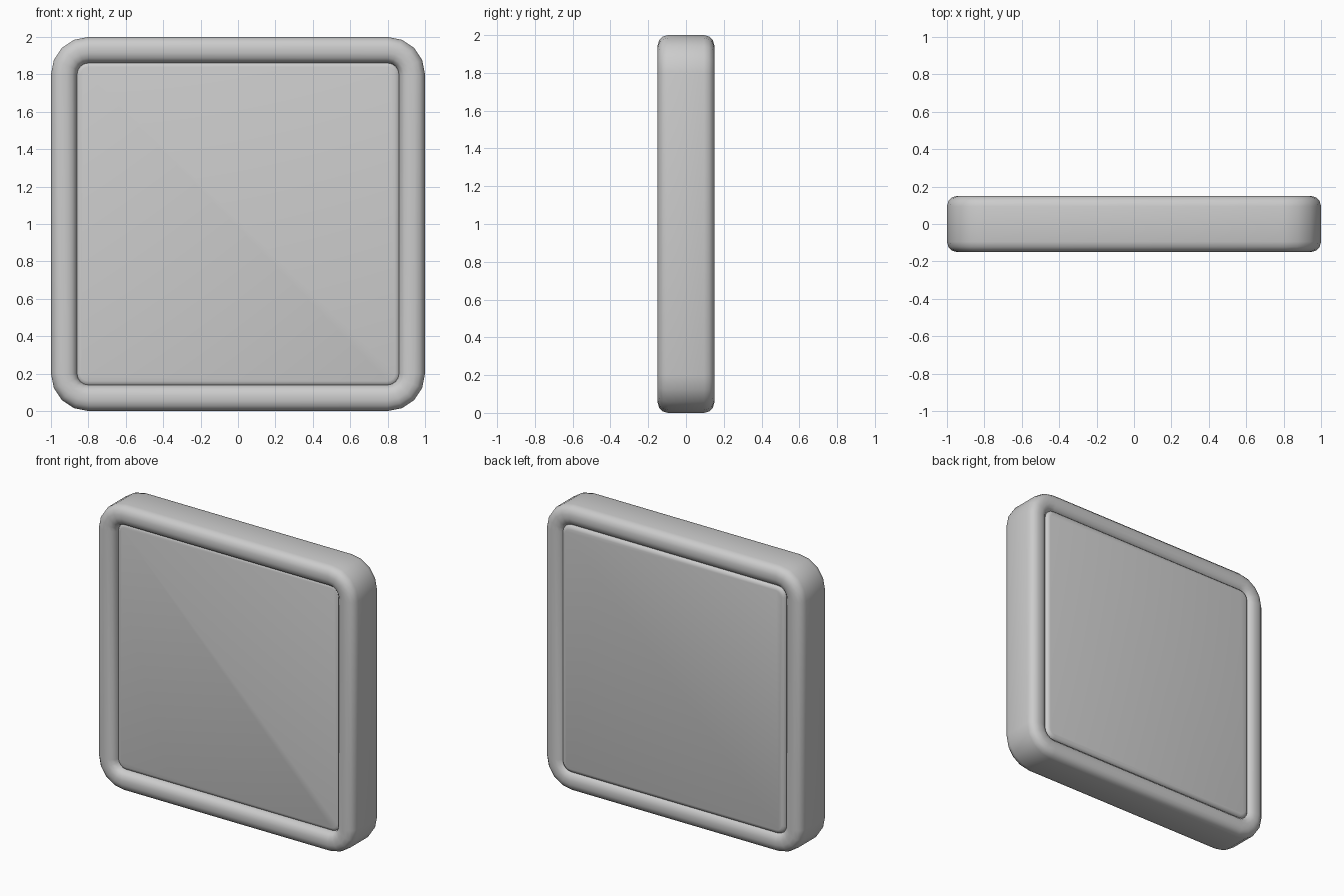
import bpy, bmesh
from math import sin, cos, pi, radians

if "Cube" in bpy.data.objects:
    bpy.data.objects.remove(bpy.data.objects["Cube"])

CORNER_R, SEGS = 0.2, 4


def ring_points(inset, y):
    """Rounded square centred at z = 1, shrunk inward by inset."""
    r, c = CORNER_R - inset, 1 - CORNER_R
    pts = []
    for q, (sx, sz) in enumerate(((1, 1), (-1, 1), (-1, -1), (1, -1))):
        for i in range(SEGS + 1):
            a = (q + i / SEGS) * pi / 2
            pts.append((sx * c + r * cos(a), y, 1 + sz * c + r * sin(a)))
    return pts


def arc(cx, cy, r, start, n=3):
    """Quarter round in the (inset, y) section plane."""
    return [(cx + r * cos(radians(start + 90 * i / n)),
             cy + r * sin(radians(start + 90 * i / n))) for i in range(n + 1)]


def sweep(name, section, closed):
    """Carry a cross-section around the rounded square."""
    bm = bmesh.new()
    rings = [[bm.verts.new(p) for p in ring_points(*s)] for s in section]
    pairs = list(zip(rings, rings[1:]))
    if closed:
        pairs.append((rings[-1], rings[0]))
    else:
        bm.faces.new(rings[0])
        bm.faces.new(rings[-1])
    for a, b in pairs:
        n = len(a)
        for i in range(n):
            j = (i + 1) % n
            bm.faces.new((a[i], a[j], b[j], b[i]))
    bmesh.ops.recalc_face_normals(bm, faces=bm.faces)
    me = bpy.data.meshes.new(name)
    bm.to_mesh(me)
    bm.free()
    ob = bpy.data.objects.new(name, me)
    bpy.context.collection.objects.link(ob)
    bpy.ops.object.select_all(action='DESELECT')
    ob.select_set(True)
    bpy.context.view_layer.objects.active = ob
    bpy.ops.object.shade_smooth_by_angle(angle=radians(50))
    return ob


# Outer frame: rounded bar section, 0.14 wide and 0.3 deep
W, D, B = 0.14, 0.15, 0.055
frame_section = (arc(W - B, D - B, B, 0) + arc(B, D - B, B, 90)
                 + arc(B, B - D, B, 180) + arc(W - B, B - D, B, 270))
sweep("frame", frame_section, True)

# Inset panel: recessed at the front, almost flush at the back, softened edges
EDGE, FRONT, BACK, R = 0.13, -0.105, 0.143, 0.03
panel_section = arc(EDGE + R, BACK - R, R, 90) + arc(EDGE + R, FRONT + R, R, 180)
sweep("panel", panel_section, False)
